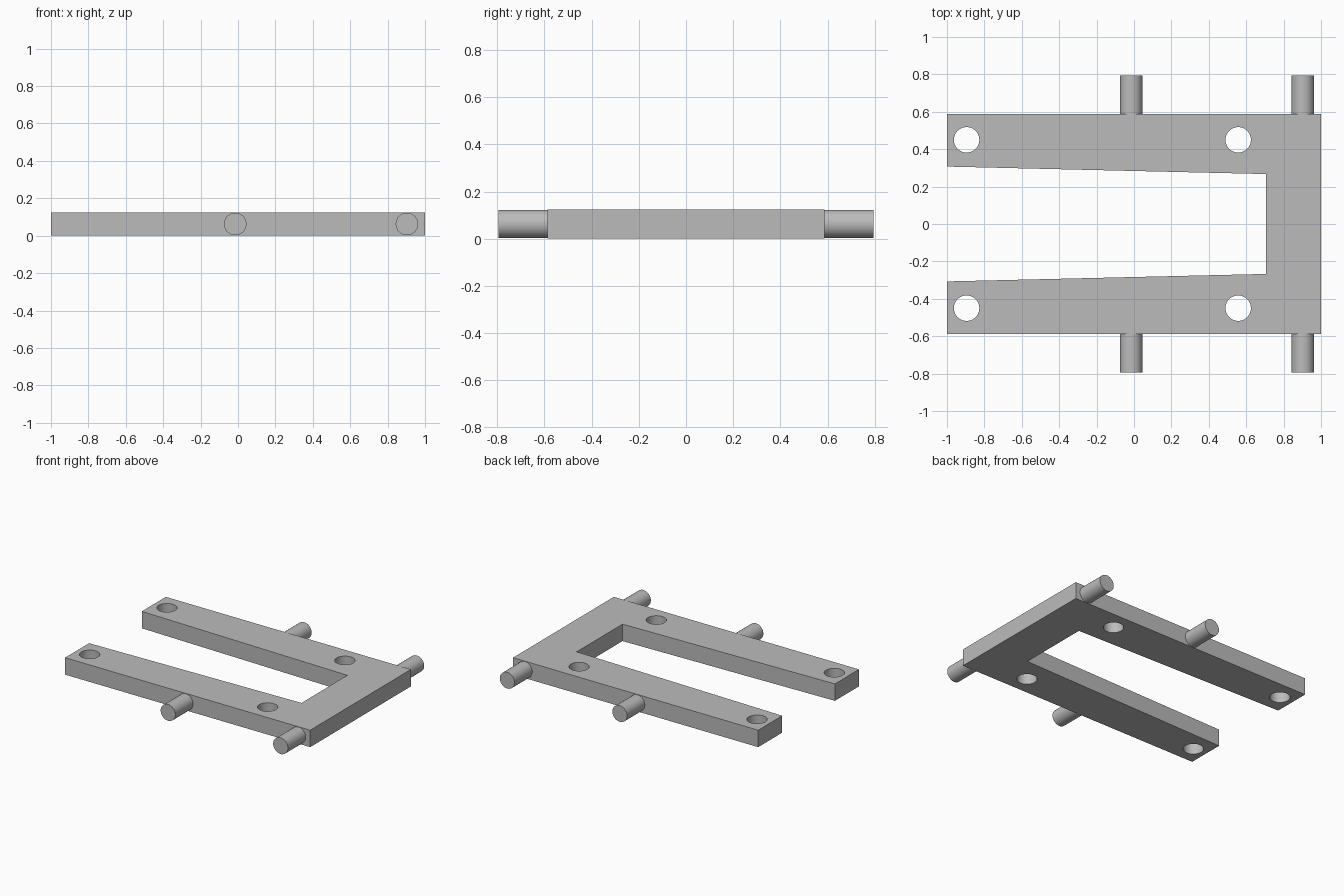
import bpy
import bmesh
import math
from mathutils import Matrix

cube = bpy.data.objects.get("Cube")
if cube:
    bpy.data.objects.remove(cube, do_unlink=True)

THICK = 0.125

grey = bpy.data.materials.new("plain_grey")
grey.use_nodes = True
grey.diffuse_color = (0.5, 0.5, 0.5, 1)
grey.node_tree.nodes["Principled BSDF"].inputs["Base Color"].default_value = (0.5, 0.5, 0.5, 1)


def add_object(name, bm):
    bmesh.ops.recalc_face_normals(bm, faces=bm.faces)
    mesh = bpy.data.meshes.new(name)
    bm.to_mesh(mesh)
    bm.free()
    mesh.materials.append(grey)
    obj = bpy.data.objects.new(name, mesh)
    bpy.context.collection.objects.link(obj)
    return obj


def add_cylinder(bm, radius, length, matrix):
    bmesh.ops.create_cone(bm, cap_ends=True, segments=48, radius1=radius,
                          radius2=radius, depth=length, matrix=matrix)


def smooth(obj):
    bpy.ops.object.select_all(action="DESELECT")
    obj.select_set(True)
    bpy.context.view_layer.objects.active = obj
    bpy.ops.object.shade_smooth_by_angle(angle=math.radians(30))


# Forked plate: half outline mirrored across y, then extruded upward
half = [(1, 0.587), (-1, 0.587), (-1, 0.307), (0.705, 0.267)]
outline = half + [(x, -y) for x, y in reversed(half)]
bm = bmesh.new()
face = bm.faces.new([bm.verts.new((x, y, 0)) for x, y in outline])
top = bmesh.ops.extrude_face_region(bm, geom=[face])["geom"]
bmesh.ops.translate(bm, vec=(0, 0, THICK),
                    verts=[v for v in top if isinstance(v, bmesh.types.BMVert)])
plate = add_object("forked_plate", bm)

# Four bolt holes drilled through the arms
bm = bmesh.new()
for x in (-0.895, 0.557):
    for y in (-0.45, 0.45):
        add_cylinder(bm, 0.068, 0.5, Matrix.Translation((x, y, THICK / 2)))
cutter = add_object("hole_cutter", bm)
cutter.hide_render = True
drill = plate.modifiers.new("bolt_holes", "BOOLEAN")
drill.operation = "DIFFERENCE"
drill.solver = "EXACT"
drill.object = cutter
bpy.context.view_layer.objects.active = plate
bpy.ops.object.modifier_apply(modifier=drill.name)
bpy.data.objects.remove(cutter, do_unlink=True)
smooth(plate)

# Round side pegs, butted against both outer edges
for place, x in (("middle", -0.015), ("end", 0.903)):
    for side, s in (("front", -1), ("back", 1)):
        bm = bmesh.new()
        add_cylinder(bm, 0.06, 0.207, Matrix.Translation((x, s * 0.6905, THICK / 2))
                     @ Matrix.Rotation(math.pi / 2, 4, "X"))
        smooth(add_object(f"{side}_{place}_peg", bm))
